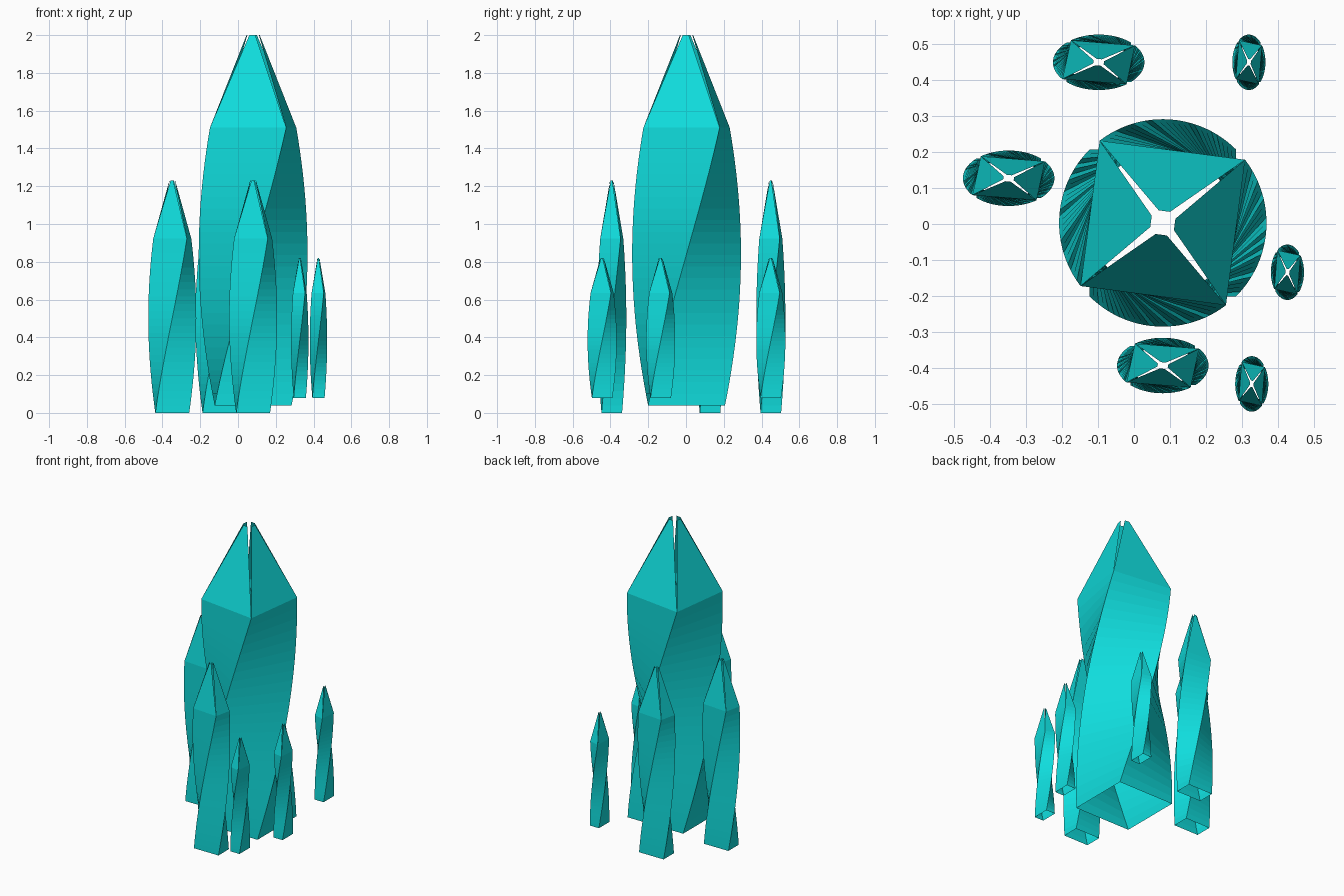
import bpy
import math
from mathutils import Vector

if "Cube" in bpy.data.objects:
    bpy.data.objects.remove(bpy.data.objects["Cube"])

# One flat colour for every crystal
cyan = bpy.data.materials.new("crystal_cyan")
cyan.diffuse_color = (0.005, 0.72, 0.72, 1.0)
cyan.use_nodes = True
cyan.node_tree.nodes["Principled BSDF"].inputs["Base Color"].default_value = cyan.diffuse_color

STEPS = 24                     # rings along the twisted body
BODY = 0.75                    # share of the height taken by the body
START, TWIST = math.radians(45), math.radians(82.5)
TIP_DIST, TIP_HALF = 0.115, 0.055   # top edge of each tip face


def corner(t, i, z):
    a = START + TWIST * t + i * math.pi / 2
    return Vector((math.cos(a), math.sin(a), z))


def crystal_mesh():
    """Unit crystal: open twisted square tube with four tip faces split at the corners."""
    verts, faces = [], []
    # twisted body
    for s in range(STEPS + 1):
        t = s / STEPS
        verts += [corner(t, i, t * BODY) for i in range(4)]
    for s in range(STEPS):
        for i in range(4):
            j = (i + 1) % 4
            faces.append((s * 4 + i, s * 4 + j, s * 4 + 4 + j, s * 4 + 4 + i))
    # tip faces, narrowing so that slots open along the corner edges
    base = STEPS * 4
    for i in range(4):
        j = (i + 1) % 4
        a, b = verts[base + i], verts[base + j]
        mid = Vector((a.x + b.x, a.y + b.y, 0)).normalized()
        along = (b - a).normalized()
        top = mid * TIP_DIST + Vector((0, 0, 1))
        n = len(verts)
        verts += [top - along * TIP_HALF, top + along * TIP_HALF]
        faces.append((base + i, base + j, n + 1, n))
    me = bpy.data.meshes.new("twisted_crystal")
    me.from_pydata([tuple(v) for v in verts], [], faces)
    me.materials.append(cyan)
    me.update()
    return me


def add_crystal(name, x, y, z, rx, ry, h):
    me = crystal_mesh()
    for v in me.vertices:
        v.co = (v.co.x * rx + x, v.co.y * ry + y, v.co.z * h + z)
    me.update()
    ob = bpy.data.objects.new(name, me)
    bpy.context.collection.objects.link(ob)


# Large central crystal
add_crystal("main_crystal", 0.08, 0.003, 0.04, 0.288, 0.288, 1.96)

# Medium crystals
for k, (x, y) in enumerate([(-0.348, 0.127), (-0.098, 0.449), (0.08, -0.393)]):
    add_crystal(f"medium_crystal_{k + 1}", x, y, 0.0, 0.127, 0.077, 1.23)

# Small crystals
for k, (x, y) in enumerate([(0.319, 0.449), (0.426, -0.134), (0.327, -0.444)]):
    add_crystal(f"small_crystal_{k + 1}", x, y, 0.08, 0.046, 0.077, 0.74)
